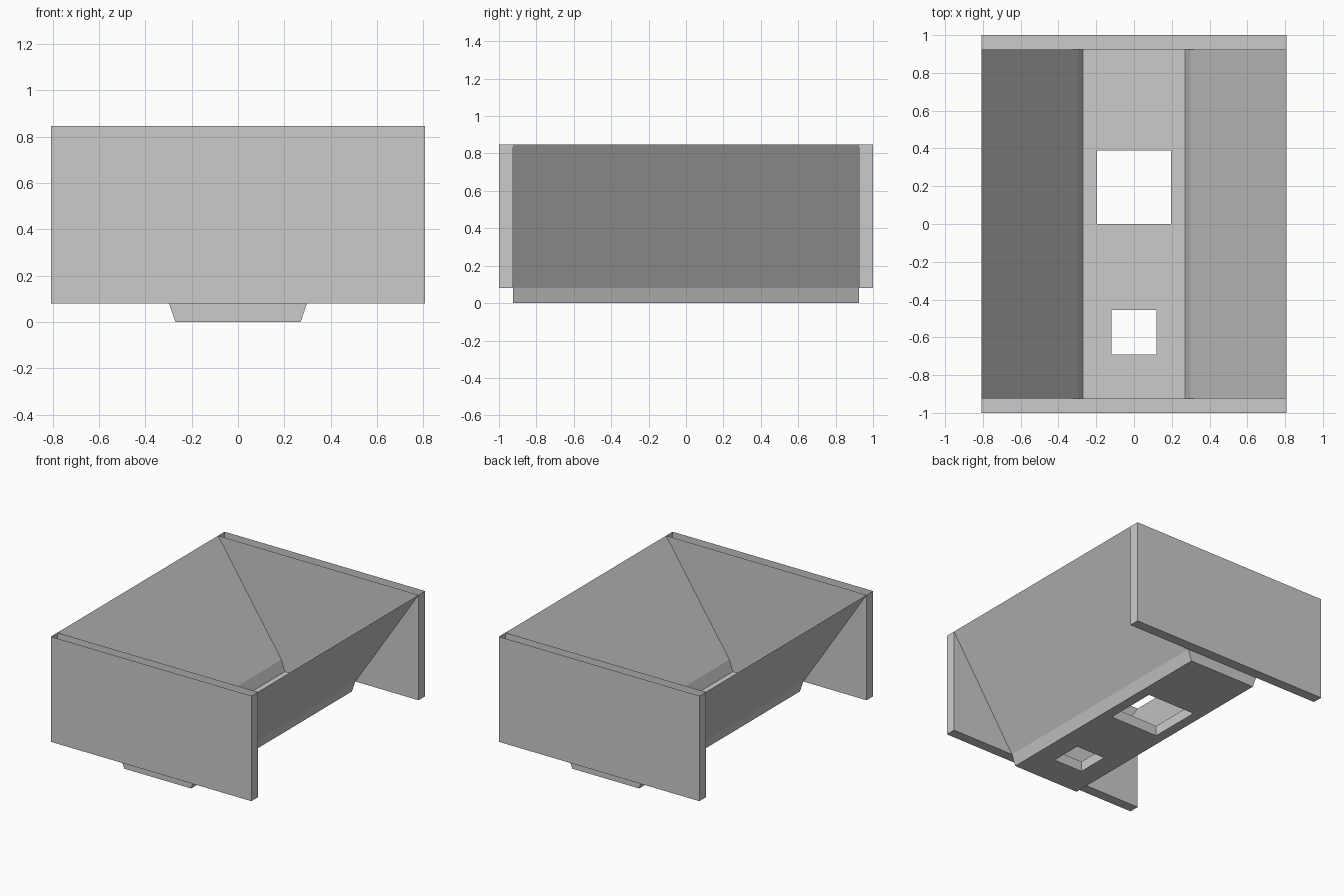
import bpy, bmesh

if "Cube" in bpy.data.objects:
    bpy.data.objects.remove(bpy.data.objects["Cube"])

W, TOP, BEND = 0.808, 0.847, 0.08   # half width, rim height, bend height
FLOOR, NECK = 0.27, 0.298           # half widths of floor and bend
END = 0.925                         # inner face of the end plates
TUBE = 0.075                        # outlet collar height
HOLES = [(0.195, 0.0, 0.39), (0.118, -0.692, -0.455)]  # half width, y range


def make(name, quads):
    """Build one object from quads, welding shared corners."""
    bm = bmesh.new()
    for q in quads:
        bm.faces.new([bm.verts.new(p) for p in q])
    bmesh.ops.remove_doubles(bm, verts=bm.verts, dist=1e-5)
    mesh = bpy.data.meshes.new(name)
    bm.to_mesh(mesh)
    bm.free()
    obj = bpy.data.objects.new(name, mesh)
    bpy.context.collection.objects.link(obj)
    return obj


# Sloping sheet walls with a steep lower lip
for name, s in (("left_slope", -1), ("right_slope", 1)):
    profile = [(s * W, TOP), (s * NECK, BEND), (s * FLOOR, 0)]
    quads = []
    for (xa, za), (xb, zb) in zip(profile, profile[1:]):
        q = [(xa, -END, za), (xb, -END, zb), (xb, END, zb), (xa, END, za)]
        quads.append(q if s < 0 else q[::-1])
    make(name, quads)

# Floor sheet with two square outlets, and the caps closing its ends
xs = sorted([-FLOOR, FLOOR] + [s * h[0] for h in HOLES for s in (-1, 1)])
ys = sorted([-END, END] + [y for h in HOLES for y in h[1:]])
quads = []
for x0, x1 in zip(xs, xs[1:]):
    for y0, y1 in zip(ys, ys[1:]):
        cx, cy = (x0 + x1) / 2, (y0 + y1) / 2
        if not any(abs(cx) < h and a < cy < b for h, a, b in HOLES):
            quads.append([(x0, y0, 0), (x1, y0, 0), (x1, y1, 0), (x0, y1, 0)])
make("floor", quads)
for name, s in (("front_cap", -1), ("back_cap", 1)):
    q = [(-FLOOR, s * END, 0), (FLOOR, s * END, 0),
         (NECK, s * END, BEND), (-NECK, s * END, BEND)]
    make(name, [q if s < 0 else q[::-1]])


def ring(x0, x1, y0, y1, z0, z1):
    """Four upright sides of a box."""
    c = [(x0, y0), (x1, y0), (x1, y1), (x0, y1)]
    return [[(*a, z0), (*b, z0), (*b, z1), (*a, z1)]
            for a, b in zip(c, c[1:] + c[:1])]


# Collars rising from the outlets
for name, (h, a, b) in zip(("large_outlet", "small_outlet"), HOLES):
    make(name, ring(-h, h, a, b, 0, TUBE))

# Hollow end plates, open along the top
for name, y0, y1 in (("front_plate", -1, -END), ("back_plate", END, 1)):
    bottom = [(-W, y0, BEND), (-W, y1, BEND), (W, y1, BEND), (W, y0, BEND)]
    make(name, ring(-W, W, y0, y1, BEND, TOP) + [bottom])
